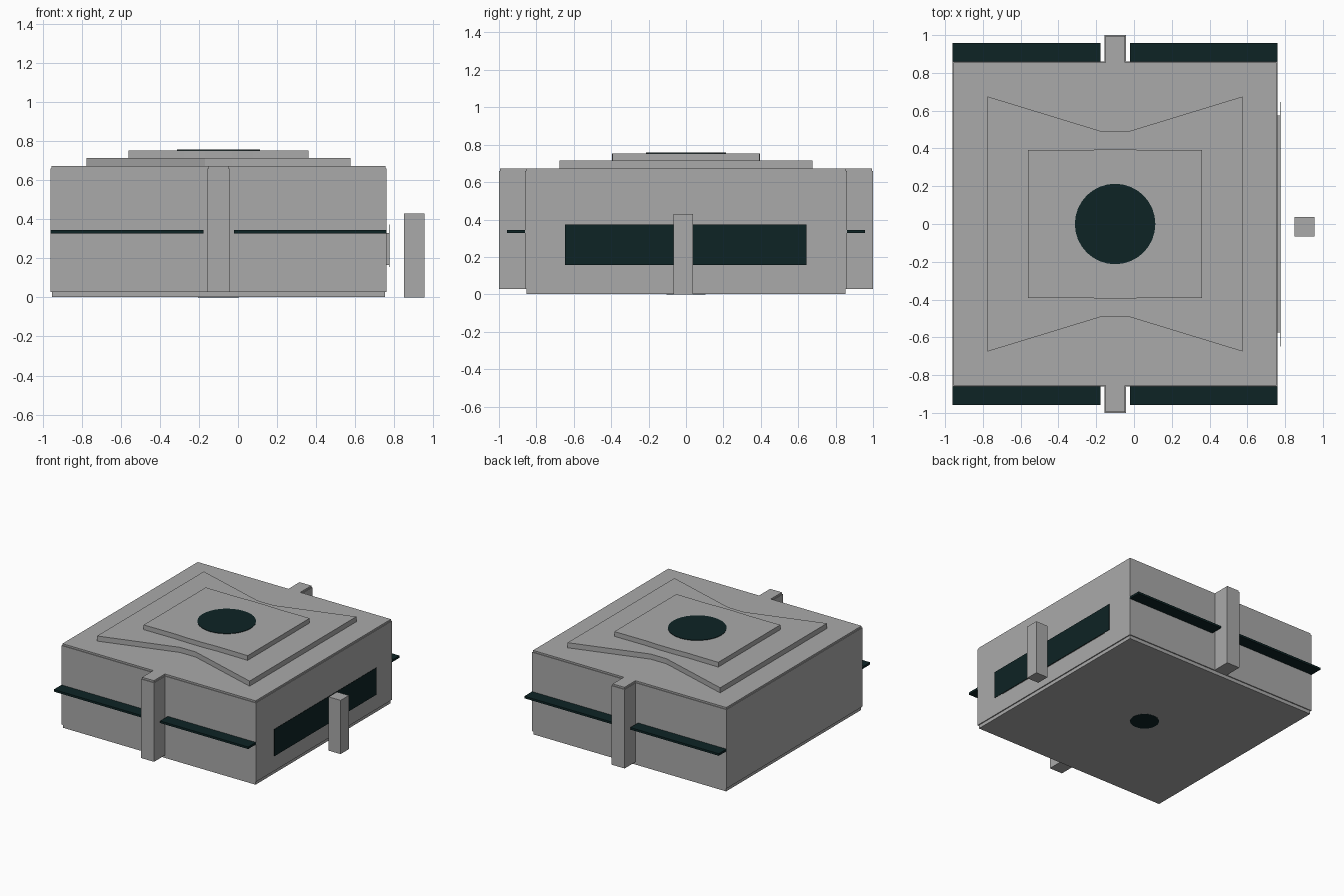
import bpy
import bmesh

old = bpy.data.objects.get("Cube")
if old:
    bpy.data.objects.remove(old, do_unlink=True)


def material(name, rgb):
    m = bpy.data.materials.new(name)
    m.use_nodes = True
    m.diffuse_color = (*rgb, 1)
    m.node_tree.nodes["Principled BSDF"].inputs["Base Color"].default_value = (*rgb, 1)
    return m


grey = material("concrete grey", (0.4, 0.4, 0.4))
dark = material("dark teal", (0.004, 0.017, 0.018))
MID = -0.1  # centre line of the building in x


def finish(name, bm, mat):
    bmesh.ops.recalc_face_normals(bm, faces=bm.faces)
    mesh = bpy.data.meshes.new(name)
    bm.to_mesh(mesh)
    bm.free()
    mesh.materials.append(mat)
    obj = bpy.data.objects.new(name, mesh)
    bpy.context.collection.objects.link(obj)
    return obj


def prism(name, outline, z0, z1, mat=grey):
    """Extrude a flat outline from z0 up to z1."""
    bm = bmesh.new()
    face = bm.faces.new([bm.verts.new((x, y, z0)) for x, y in outline])
    top = bmesh.ops.extrude_face_region(bm, geom=[face])["geom"]
    for v in top:
        if isinstance(v, bmesh.types.BMVert):
            v.co.z = z1
    return finish(name, bm, mat)


def box(name, x, y, z, mat=grey):
    outline = [(x[0], y[0]), (x[1], y[0]), (x[1], y[1]), (x[0], y[1])]
    return prism(name, outline, z[0], z[1], mat)


def four_way(quarter):
    """Mirror a quarter outline (offsets from the centre line) to all sides."""
    back = [(MID + x, y) for x, y in quarter]
    back += [(MID - x, y) for x, y in reversed(quarter)]
    return back + [(x, -y) for x, y in reversed(back)]


def tabbed(inset):
    """Square plan with a pillar tab on the front and back."""
    side, tab = 0.86 - inset, 0.057 - inset
    return four_way([(side, side), (tab, side), (tab, 1 - inset)])


# Main block with front and back pillars, and its recessed foot and lid
box("base", (-0.952, 0.752), (-0.852, 0.852), (0.001, 0.03))
prism("body", tabbed(0), 0.028, 0.66)
prism("roof_lid", tabbed(0.005), 0.66, 0.674)

# Stepped roof plates
prism("roof_plate_lower", four_way([(0.675, 0.675), (0.07, 0.49)]), 0.672, 0.715)
prism("roof_plate_upper",
      four_way([(0.46, 0.392), (0.18, 0.39), (0.07, 0.395)]), 0.713, 0.753)

# Tapering round shaft through the middle
bm = bmesh.new()
bmesh.ops.create_cone(bm, cap_ends=True, segments=32, radius1=0.105, radius2=0.213, depth=0.757)
bmesh.ops.translate(bm, verts=bm.verts, vec=(MID, 0, 0.757 / 2))
finish("central_shaft", bm, dark)

# Thin canopies on the front and back
for side, sy in (("front", -1), ("back", 1)):
    for part, x in (("right", (-0.96, -0.177)), ("left", (-0.02, 0.76))):
        box(f"{side}_canopy_{part}", x, sorted((sy * 0.855, sy * 0.957)), (0.328, 0.345), dark)

# Side window on its backing plate
box("window_backing", (0.755, 0.774), (-0.575, 0.575), (0.165, 0.33))
box("side_window", (0.774, 0.776), (-0.648, 0.645), (0.157, 0.373), dark)

# Free-standing post
box("side_post", (0.85, 0.955), (-0.067, 0.037), (0, 0.43))
